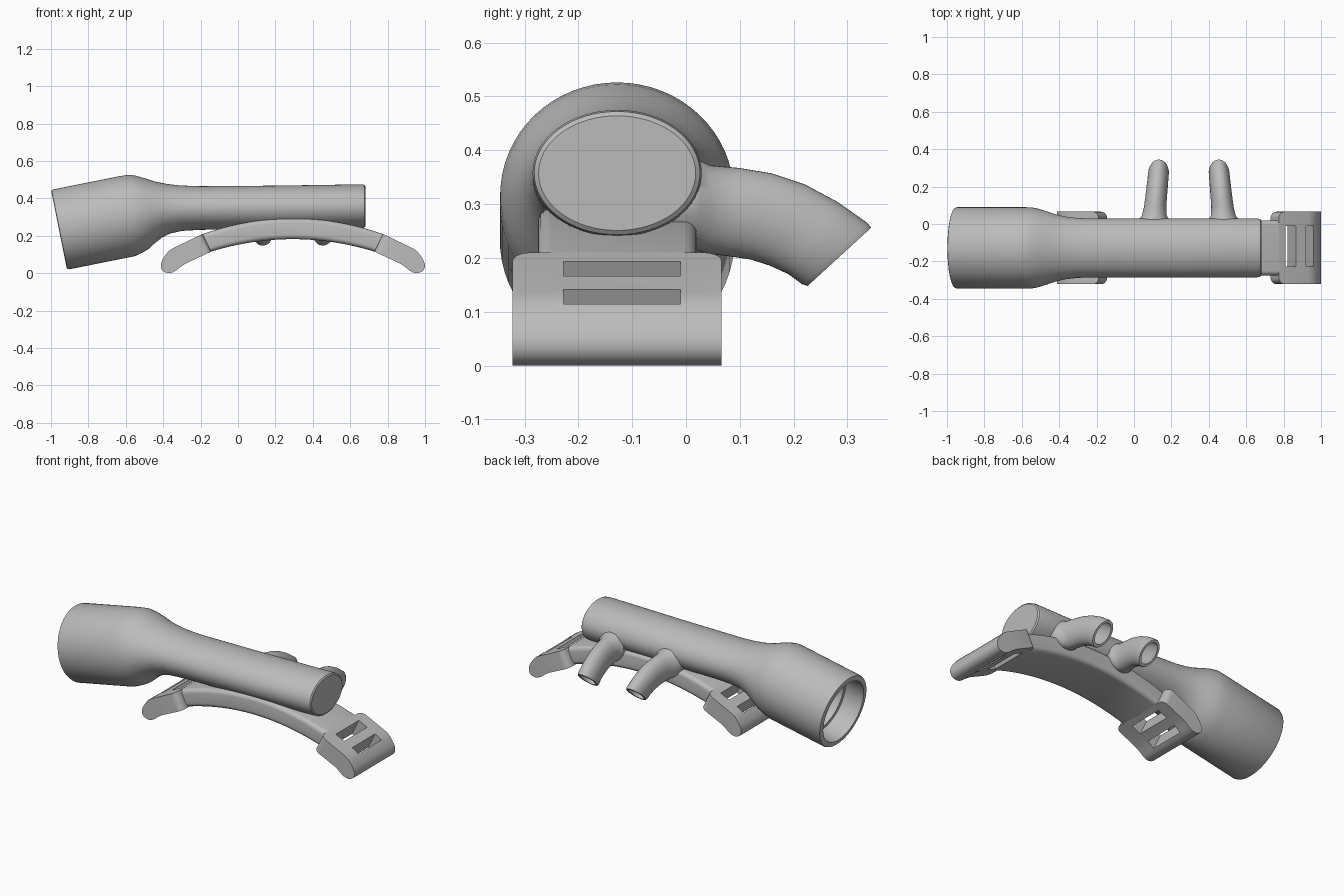
import bpy
import bmesh
from mathutils import Vector

if "Cube" in bpy.data.objects:
    bpy.data.objects.remove(bpy.data.objects["Cube"], do_unlink=True)

MID_X = 0.293      # symmetry plane of strap and prongs
TUBE_Y = -0.128    # centre line of tube and strap

grey = bpy.data.materials.new("plain grey")
grey.use_nodes = True
grey.diffuse_color = (0.5, 0.5, 0.5, 1)
grey.node_tree.nodes["Principled BSDF"].inputs["Base Color"].default_value = (0.5, 0.5, 0.5, 1)


def make_object(name, bm):
    bmesh.ops.recalc_face_normals(bm, faces=bm.faces)
    mesh = bpy.data.meshes.new(name)
    bm.to_mesh(mesh)
    bm.free()
    mesh.materials.append(grey)
    obj = bpy.data.objects.new(name, mesh)
    bpy.context.collection.objects.link(obj)
    return obj


def activate(obj):
    bpy.ops.object.select_all(action='DESELECT')
    obj.select_set(True)
    bpy.context.view_layer.objects.active = obj


def smooth(obj):
    activate(obj)
    bpy.ops.object.shade_smooth_by_angle(angle=0.6)


def combine(obj, other, operation):
    """Apply a boolean and drop the helper object."""
    activate(obj)
    mod = obj.modifiers.new("cut", 'BOOLEAN')
    mod.operation = operation
    mod.solver = 'EXACT'
    mod.object = other
    bpy.ops.object.modifier_apply(modifier=mod.name)
    bpy.data.objects.remove(other, do_unlink=True)


def loft(name, rings, sides=64):
    """Closed skin through elliptical rings given as centre and two half axes."""
    from math import cos, sin, tau
    bm = bmesh.new()
    loops = []
    for centre, up, side in rings:
        loops.append([bm.verts.new(centre + up * cos(tau * i / sides) + side * sin(tau * i / sides))
                      for i in range(sides)])
    for a, b in zip(loops, loops[1:]):
        for i in range(sides):
            j = (i + 1) % sides
            bm.faces.new((a[i], a[j], b[j], b[i]))
    bm.faces.new(loops[0])
    bm.faces.new(loops[-1])
    return make_object(name, bm)


def prism(points, y0, y1):
    """Front outline extruded from y0 to y1."""
    bm = bmesh.new()
    face = bm.faces.new([bm.verts.new((x, y0, z)) for x, z in points])
    made = bmesh.ops.extrude_face_region(bm, geom=[face])["geom"]
    bmesh.ops.translate(bm, vec=(0, y1 - y0, 0),
                        verts=[g for g in made if isinstance(g, bmesh.types.BMVert)])
    return bm


def bevel(bm, rule, width):
    edges = []
    for e in bm.edges:
        a, b = (v.co for v in e.verts)
        if abs(a.y - b.y) < 1e-4 and rule((a + b) / 2):
            edges.append(e)
    bmesh.ops.bevel(bm, geom=edges, offset=width, segments=5, profile=0.5, affect='EDGES')


# Main tube: tilted round socket blending into an oval body
def tube_ring(xt, zt, xb, zb, half):
    top, bottom = Vector((xt, TUBE_Y, zt)), Vector((xb, TUBE_Y, zb))
    return (top + bottom) / 2, (top - bottom) / 2, Vector((0, half, 0))


def socket_ring(depth, r):
    centre = Vector((-0.957, TUBE_Y, 0.232)) + Vector((0.98, 0, 0.196)) * depth
    return centre, Vector((-0.196, 0, 0.98)) * r, Vector((0, r, 0))


outer = [socket_ring(0, 0.207), socket_ring(0.003, 0.214), socket_ring(0.012, 0.218),
         socket_ring(0.37, 0.218)]
outer += [tube_ring(*s) for s in (
    (-0.585, 0.526, -0.51, 0.11, 0.217), (-0.55, 0.522, -0.48, 0.128, 0.211),
    (-0.50, 0.508, -0.445, 0.16, 0.198), (-0.44, 0.489, -0.405, 0.192, 0.181),
    (-0.38, 0.477, -0.36, 0.213, 0.168), (-0.31, 0.469, -0.30, 0.226, 0.16),
    (-0.2, 0.465, -0.2, 0.232, 0.157), (0.2, 0.468, 0.2, 0.236, 0.157),
    (0.66, 0.475, 0.66, 0.24, 0.157), (0.675, 0.472, 0.675, 0.243, 0.154),
    (0.681, 0.464, 0.681, 0.251, 0.146))]
tube = loft("main_tube", outer)

bore_rings = [socket_ring(-0.05, 0.185), socket_ring(0.12, 0.185),
              socket_ring(0.121, 0.165), socket_ring(0.36, 0.165)]
bore_rings += [tube_ring(*s) for s in (
    (-0.42, 0.455, -0.39, 0.235, 0.15), (-0.3, 0.445, -0.3, 0.25, 0.137),
    (0.64, 0.45, 0.64, 0.262, 0.135))]
bore = loft("bore_cutter", bore_rings)

# Two hollow prongs curving back and down, flared at the root
PRONG = ((-0.04, 0.385, -0.04, 0.225, 0.09), (0.025, 0.382, 0.025, 0.212, 0.082),
         (0.045, 0.372, 0.04, 0.208, 0.067), (0.1, 0.367, 0.08, 0.203, 0.06),
         (0.16, 0.357, 0.12, 0.197, 0.058), (0.22, 0.337, 0.155, 0.186, 0.057),
         (0.28, 0.305, 0.19, 0.17, 0.056), (0.337, 0.265, 0.216, 0.151, 0.055),
         (0.344, 0.256, 0.226, 0.148, 0.051))


def prong_rings(side):
    rings = []
    for yt, zt, yb, zb, half in PRONG:
        y = (yt + yb) / 2
        x = MID_X + side * (0.186 - 0.1 * (y - 0.03))
        rings.append((Vector((x, y, (zt + zb) / 2)),
                      Vector((0, yt - yb, zt - zb)) / 2, Vector((half, 0, 0))))
    return rings


hollows = []
for side in (-1, 1):
    rings = prong_rings(side)
    combine(tube, loft("prong", rings, 48), 'UNION')
    inner = [(c, u * 0.8, v * 0.78) for c, u, v in rings]
    c, u, v = rings[0]
    inner[0] = (c, u * 0.5, v * 0.5)
    c, u, v = inner[-1]
    inner.append((c + (c - inner[-3][0]), u, v))
    hollows.append(loft("prong_cutter", inner, 48))
combine(tube, bore, 'DIFFERENCE')
for hollow in hollows:
    combine(tube, hollow, 'DIFFERENCE')
smooth(tube)

# Arched strap under the tube
STEPS = 32


def arch(half_span, crown, sag):
    xs = [half_span * (2 * i / STEPS - 1) for i in range(STEPS + 1)]
    return [(MID_X + x, crown - sag * x * x) for x in xs]


def off_middle(p):
    return abs(p.z - 0.2375 + 0.355 * (p.x - MID_X) ** 2) > 0.03


bm = prism(arch(0.482, 0.293, 0.36) + arch(0.437, 0.182, 0.35)[::-1], -0.275, 0.02)
bevel(bm, off_middle, 0.025)
smooth(make_object("strap", bm))

# Slotted buckle block at each end of the strap
BLOCK = ((0.775, 0.21), (0.935, 0.133), (0.955, 0.12), (0.972, 0.1), (0.99, 0.073),
         (0.999, 0.05), (0.999, 0.03), (0.99, 0.013), (0.975, 0.004), (0.955, 0.0),
         (0.935, 0.004), (0.915, 0.016), (0.89, 0.036), (0.865, 0.052), (0.73, 0.115))


def slot_outline(x0, x1):
    def at(x, d):
        return x + 0.44 * d, 0.21 - 0.486 * (x - 0.775) + 0.9 * d
    return [at(x0, 0.05), at(x1, 0.05), at(x1, -0.17), at(x0, -0.17)]


for name, flip in (("left_buckle", False), ("right_buckle", True)):
    def place(points):
        return [(2 * MID_X - x if flip else x, z) for x, z in points]

    def inner_end(p):
        return abs(p.x - MID_X) < 0.47 and 0.15 < p.z < 0.18

    bm = prism(place(BLOCK), -0.322, 0.066)
    bevel(bm, inner_end, 0.035)
    buckle = make_object(name, bm)
    for span in ((0.81, 0.865), (0.918, 0.962)):
        cutter = make_object("slot_cutter", prism(place(slot_outline(*span)), -0.228, -0.01))
        combine(buckle, cutter, 'DIFFERENCE')
    smooth(buckle)
